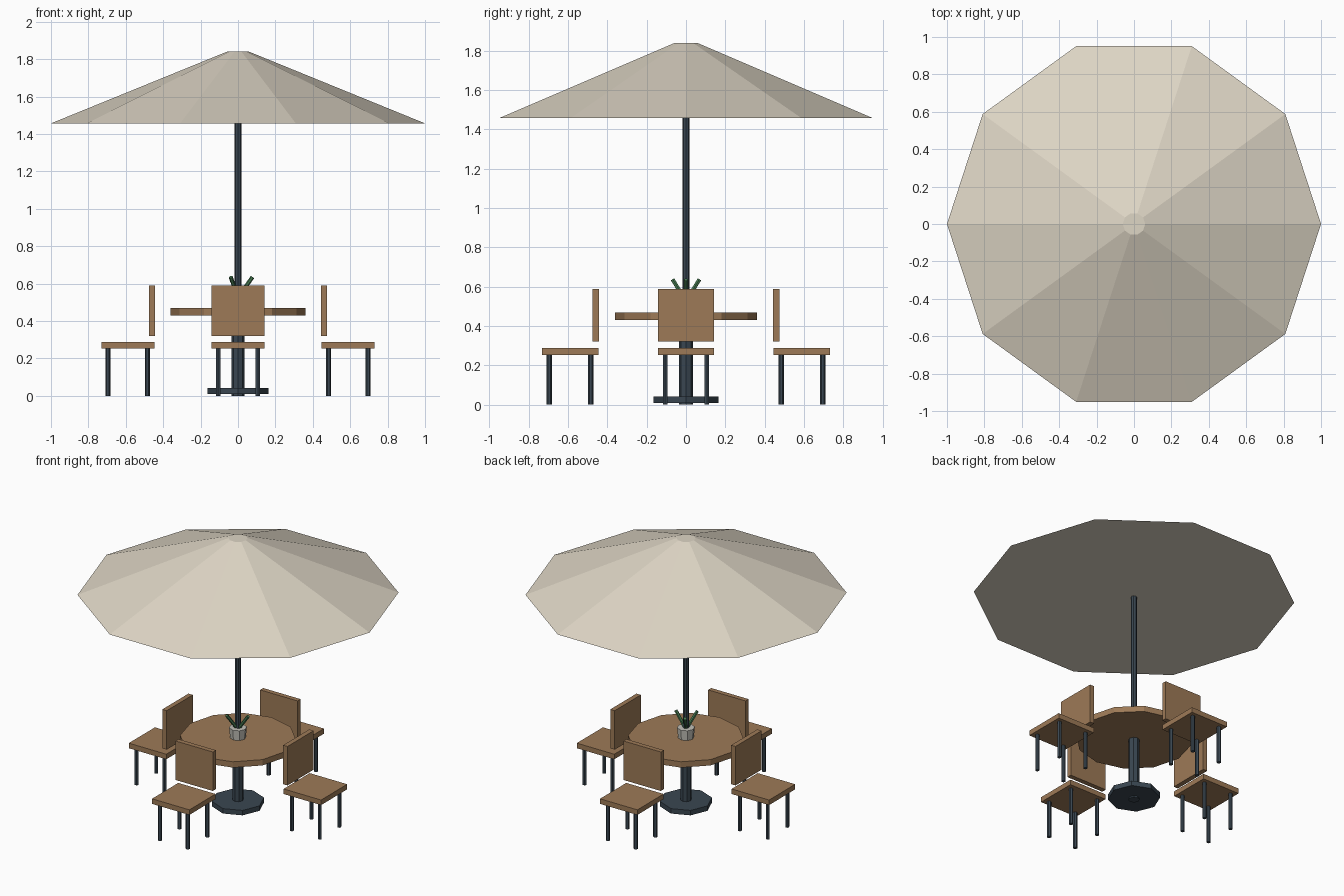
import bpy, bmesh, math
from mathutils import Matrix, Vector

if "Cube" in bpy.data.objects:
    bpy.data.objects.remove(bpy.data.objects["Cube"])


def material(name, rgb):
    m = bpy.data.materials.new(name)
    m.diffuse_color = (*rgb, 1)
    m.use_nodes = True
    m.node_tree.nodes["Principled BSDF"].inputs["Base Color"].default_value = m.diffuse_color
    return m


CANVAS = material("cream canvas", (0.73, 0.67, 0.56))
WOOD = material("warm wood", (0.34, 0.195, 0.095))
METAL = material("dark metal", (0.042, 0.062, 0.082))
STONE = material("pale stone", (0.55, 0.54, 0.49))
GREEN = material("leaf green", (0.06, 0.19, 0.08))


def finish(name, bm, mat):
    mesh = bpy.data.meshes.new(name)
    bm.to_mesh(mesh)
    bm.free()
    mesh.materials.append(mat)
    ob = bpy.data.objects.new(name, mesh)
    bpy.context.collection.objects.link(ob)
    return ob


def prism(name, mat, sides, r_low, r_high, z0, z1, place=Matrix()):
    """Flat-sided cylinder or frustum with a corner on the x axis."""
    bm = bmesh.new()
    m = (place @ Matrix.Translation((0, 0, (z0 + z1) / 2))
         @ Matrix.Rotation(-math.pi / 2, 4, 'Z'))
    bmesh.ops.create_cone(bm, cap_ends=True, segments=sides, radius1=r_low,
                          radius2=r_high, depth=z1 - z0, matrix=m)
    return finish(name, bm, mat)


def box(name, mat, lo, hi, place=Matrix()):
    lo, hi = Vector(lo), Vector(hi)
    bm = bmesh.new()
    m = place @ Matrix.Translation((lo + hi) / 2) @ Matrix.Diagonal((*(hi - lo), 1))
    bmesh.ops.create_cube(bm, size=1, matrix=m)
    return finish(name, bm, mat)


# Umbrella
prism("canopy", CANVAS, 10, 1.0, 0.06, 1.457, 1.84)
prism("umbrella_pole", METAL, 8, 0.019, 0.019, 0.40, 1.50)

# Table
prism("table_top", WOOD, 12, 0.362, 0.362, 0.43, 0.47)
prism("table_pedestal", METAL, 8, 0.035, 0.035, 0.0, 0.44)
prism("table_base", METAL, 8, 0.164, 0.164, 0.009, 0.043)

# Potted plant around the pole
prism("plant_pot", STONE, 8, 0.05, 0.056, 0.47, 0.54)
for i in range(3):
    lean = (Matrix.Translation((0, 0, 0.525))
            @ Matrix.Rotation(math.radians(120 * i), 4, 'Z')
            @ Matrix.Rotation(math.radians(35), 4, 'Y'))
    prism(f"plant_leaf_{i + 1}", GREEN, 6, 0.011, 0.011, 0.0, 0.135, lean)

# Four chairs, one on each side, with the back slab nearest the table
for i in range(4):
    turn = Matrix.Rotation(math.pi / 2 * i, 4, 'Z')
    n = i + 1
    box(f"chair_{n}_seat", WOOD, (0.446, -0.142, 0.254), (0.731, 0.142, 0.289), turn)
    box(f"chair_{n}_back", WOOD, (0.443, -0.142, 0.321), (0.476, 0.142, 0.589), turn)
    for j, (dx, dy) in enumerate([(-1, -1), (-1, 1), (1, -1), (1, 1)]):
        spot = turn @ Matrix.Translation((0.59 + 0.106 * dx, 0.106 * dy, 0))
        prism(f"chair_{n}_leg_{j + 1}", METAL, 6, 0.0135, 0.0135, 0.0, 0.256, spot)
